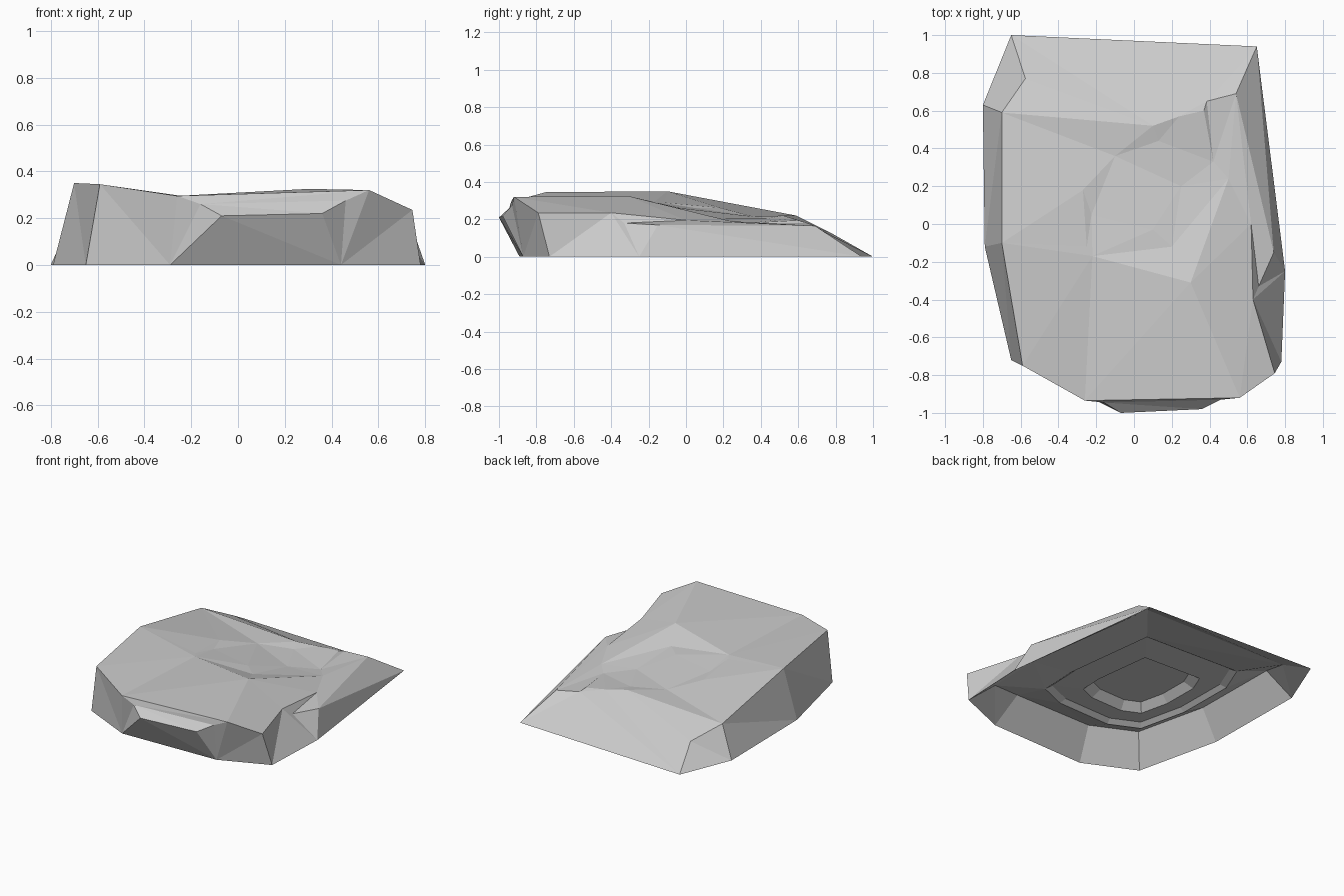
import bpy
import bmesh
from mathutils import Vector
from mathutils.geometry import delaunay_2d_cdt

old = bpy.data.objects.get("Cube")
if old:
    bpy.data.objects.remove(old, do_unlink=True)


def make_material(name, rgb):
    mat = bpy.data.materials.new(name)
    mat.use_nodes = True
    colour = (*rgb, 1.0)
    mat.diffuse_color = colour
    shader = next(n for n in mat.node_tree.nodes if n.type == "BSDF_PRINCIPLED")
    shader.inputs["Base Color"].default_value = colour
    shader.inputs["Roughness"].default_value = 0.9
    return mat


stone = make_material("grey stone", (0.6, 0.6, 0.6))

# Edge of the weathered top, counter-clockwise from the front left
brow = [
    (-.59, -.75, .345), (-.26, -.935, .295), (.56, -.92, .32),
    (.745, -.79, .235), (.63, -.4, .235), (.66, -.33, .18),
    (.74, -.15, .17), (.54, .69, .165), (.65, .94, 0),
    (-.65, 1, 0), (-.575, .77, .13), (-.7, .59, .22), (-.7, -.1, .35),
]

# Crest, hollow and cracks inside the top
hollow = {
    "crest_low": (-.22, -.17, .292),
    "crest_high": (.3, -.31, .325),
    "step_front": (-.25, -.12, .29),
    "step_back": (-.27, .18, .262),
    "step_foot": (-.225, .05, .26),
    "bowl_left": (-.1, .36, .215),
    "bowl_back": (.13, .44, .205),
    "bowl_front": (.1, -.03, .26),
    "bowl_ledge": (.2, -.12, .26),
    "bowl_floor": (.25, .2, .205),
    "ridge_right": (.5, .24, .19),
    "crack_front": (.42, .33, .18),
    "crack_foot": (.37, .6, .195),
    "crack_back": (.385, .65, .18),
    "lip_left": (.1, .52, .22),
    "lip_right": (.24, .57, .205),
    "notch": (.62, 0, .195),
}

# Foot of the walls
foot = {
    "front_left": (-.65, -.72, 0),
    "block_left": (-.29, -.89, 0),
    "block_right": (.44, -.87, 0),
    "front_right": (.78, -.73, 0),
    "side_right": (.8, -.25, 0),
    "back_left": (-.8, .63, 0),
    "side_left": (-.79, -.12, 0),
}

# Protruding block on the front wall
block = {
    "top_left": (-.16, -.945, .26),
    "top_right": (.46, -.93, .275),
    "nose_right": (.36, -.98, .22),
    "nose_left": (-.07, -1, .21),
}

bm = bmesh.new()
rim = [bm.verts.new(p) for p in brow]
top = {k: bm.verts.new(p) for k, p in hollow.items()}
low = {k: bm.verts.new(p) for k, p in foot.items()}
blk = {k: bm.verts.new(p) for k, p in block.items()}


def face(*verts):
    return bm.faces.new(verts)


# Top surface: triangulate with the creases held in place
surface = rim + list(top.values())
index = {v: i for i, v in enumerate(surface)}
count = len(rim)
edges = [(i, (i + 1) % count) for i in range(count)]
creases = [
    (rim[12], top["crest_low"]),
    (top["crest_low"], top["crest_high"]),
    (top["crest_high"], rim[4]),
    (top["step_front"], top["step_back"]),
    (top["step_back"], top["bowl_left"]),
    (top["bowl_left"], top["bowl_back"]),
    (top["bowl_back"], top["lip_right"]),
    (rim[11], top["lip_left"]),
    (top["lip_left"], top["lip_right"]),
    (top["crack_front"], top["crack_back"]),
    (top["crest_high"], top["ridge_right"]),
    (top["bowl_ledge"], top["ridge_right"]),
    (top["ridge_right"], top["notch"]),
    (top["notch"], rim[4]),
    (top["notch"], rim[5]),
]
edges += [(index[a], index[b]) for a, b in creases]
flat = [Vector(v.co.xy) for v in surface]
result = delaunay_2d_cdt(flat, edges, [], 1, 1e-5)
source = result[3]
for tri in result[2]:
    corners = [surface[source[i][0]] for i in tri]
    if len(set(corners)) == 3:
        face(*corners)

# Walls all round
a, b = low["block_left"], low["block_right"]
right, left = low["side_right"], low["side_left"]
face(rim[0], low["front_left"], a, rim[1])
face(rim[2], b, low["front_right"], rim[3])
face(rim[3], low["front_right"], right, rim[4])
face(rim[4], right, rim[5])
face(rim[5], right, rim[6])
face(rim[6], right, rim[8])
face(rim[6], rim[8], rim[7])
face(rim[9], low["back_left"], rim[10])
face(rim[10], low["back_left"], rim[11])
face(rim[11], low["back_left"], left, rim[12])
face(rim[12], left, low["front_left"], rim[0])

# Front block
tl, tr, nr, nl = blk.values()
face(rim[1], tl, tr, rim[2])
face(tl, nl, nr, tr)
face(nl, a, b, nr)
face(a, nl, tl)
face(tr, nr, b)
face(rim[1], a, tl)
face(rim[2], tr, b)

# Hollow underside: a deep outer cavity, then two stepped pits off centre
ring = [low["front_left"], a, b, low["front_right"], right,
        rim[8], rim[9], low["back_left"], left]
base = [v.co.copy() for v in ring]
pits = [(.84, 0, .2), (.56, -.1, .14), (.52, -.1, .165),
        (.34, -.14, .16), (.28, -.14, .21)]
for scale, shift, height in pits:
    inner = []
    for p in base:
        x, y = p.x * scale + shift, p.y * scale + shift * .8
        z = min(height, .5 * (1 - y) - .02, .3 - .3 * x)
        inner.append(bm.verts.new((x, y, z)))
    for i in range(len(ring)):
        j = (i + 1) % len(ring)
        face(ring[i], ring[j], inner[j], inner[i])
    ring = inner
face(*ring)

bmesh.ops.triangulate(bm, faces=[f for f in bm.faces if len(f.verts) > 3])
bmesh.ops.recalc_face_normals(bm, faces=bm.faces[:])

mesh = bpy.data.meshes.new("rock_slab")
bm.to_mesh(mesh)
bm.free()
mesh.materials.append(stone)
rock = bpy.data.objects.new("rock_slab", mesh)
bpy.context.collection.objects.link(rock)
